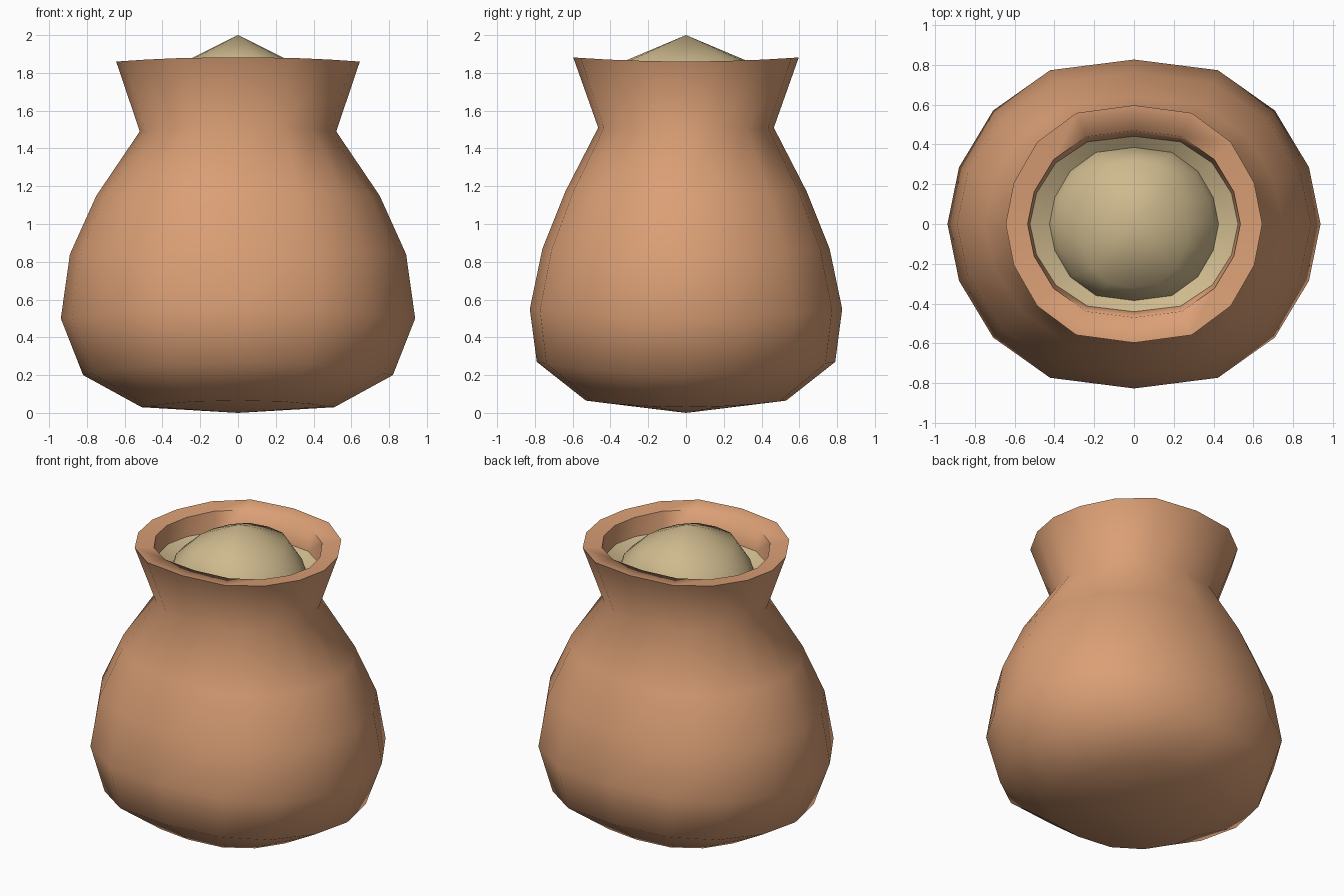
import bpy, bmesh, math

if "Cube" in bpy.data.objects:
    bpy.data.objects.remove(bpy.data.objects["Cube"])

# One quarter of the slightly squashed 16-sided cross-section, as unit factors
QUARTER = [(1, 0), (.938, .345), (.755, .69), (.45, .935)]


def section():
    pts = list(QUARTER)
    pts += [(0, 1)] + [(-x, y) for x, y in reversed(QUARTER[1:])]
    return pts + [(-x, -y) for x, y in pts]


def material(name, rgb):
    m = bpy.data.materials.new(name)
    m.diffuse_color = (*rgb, 1)
    m.use_nodes = True
    m.node_tree.nodes["Principled BSDF"].inputs["Base Color"].default_value = m.diffuse_color
    return m


def lathe(name, rings, mat, angle, bottom=None, top=None):
    """Loft rings (rx, ry, z at the sides, z at front/back), with optional tips."""
    bm = bmesh.new()
    loops = []
    for rx, ry, zx, zy in rings:
        loops.append([bm.verts.new((rx * x, ry * y, zx + (zy - zx) * y * y))
                      for x, y in section()])
    n = len(loops[0])
    for a, b in zip(loops, loops[1:]):
        for i in range(n):
            j = (i + 1) % n
            bm.faces.new((a[i], a[j], b[j], b[i]))
    for tip, loop, flip in ((bottom, loops[0], True), (top, loops[-1], False)):
        if tip is not None:
            v = bm.verts.new((0, 0, tip))
            for i in range(n):
                f = (loop[i], loop[(i + 1) % n], v)
                bm.faces.new(f[::-1] if flip else f)
    me = bpy.data.meshes.new(name)
    bm.to_mesh(me)
    bm.free()
    me.materials.append(mat)
    ob = bpy.data.objects.new(name, me)
    bpy.context.collection.objects.link(ob)
    bpy.ops.object.select_all(action='DESELECT')
    ob.select_set(True)
    bpy.context.view_layer.objects.active = ob
    bpy.ops.object.shade_smooth_by_angle(angle=math.radians(angle))
    return ob


cloth = material("terracotta cloth", (.70, .345, .178))
grain = material("pale grain", (.62, .49, .27))

# Sack: outside from the base up, over the lip and down the inner wall
lathe("sack", [
    (.51, .53, .03, .065),
    (.82, .79, .20, .27),
    (.938, .827, .50, .55),
    (.89, .76, .84, .87),
    (.75, .64, 1.15, 1.17),
    (.52, .465, 1.49, 1.51),
    (.645, .597, 1.86, 1.882),
    (.535, .47, 1.85, 1.87),
    (.52, .44, 1.70, 1.72),
    (.48, .41, 1.55, 1.56),
], cloth, 75, bottom=0)

# Grain heap: shallow collar against the cloth, a valley, then the mound
lathe("grain_heap", [
    (.525, .448, 1.73, 1.73),
    (.425, .385, 1.68, 1.68),
    (.40, .37, 1.75, 1.75),
    (.28, .32, 1.86, 1.865),
], grain, 80, top=2.0)
